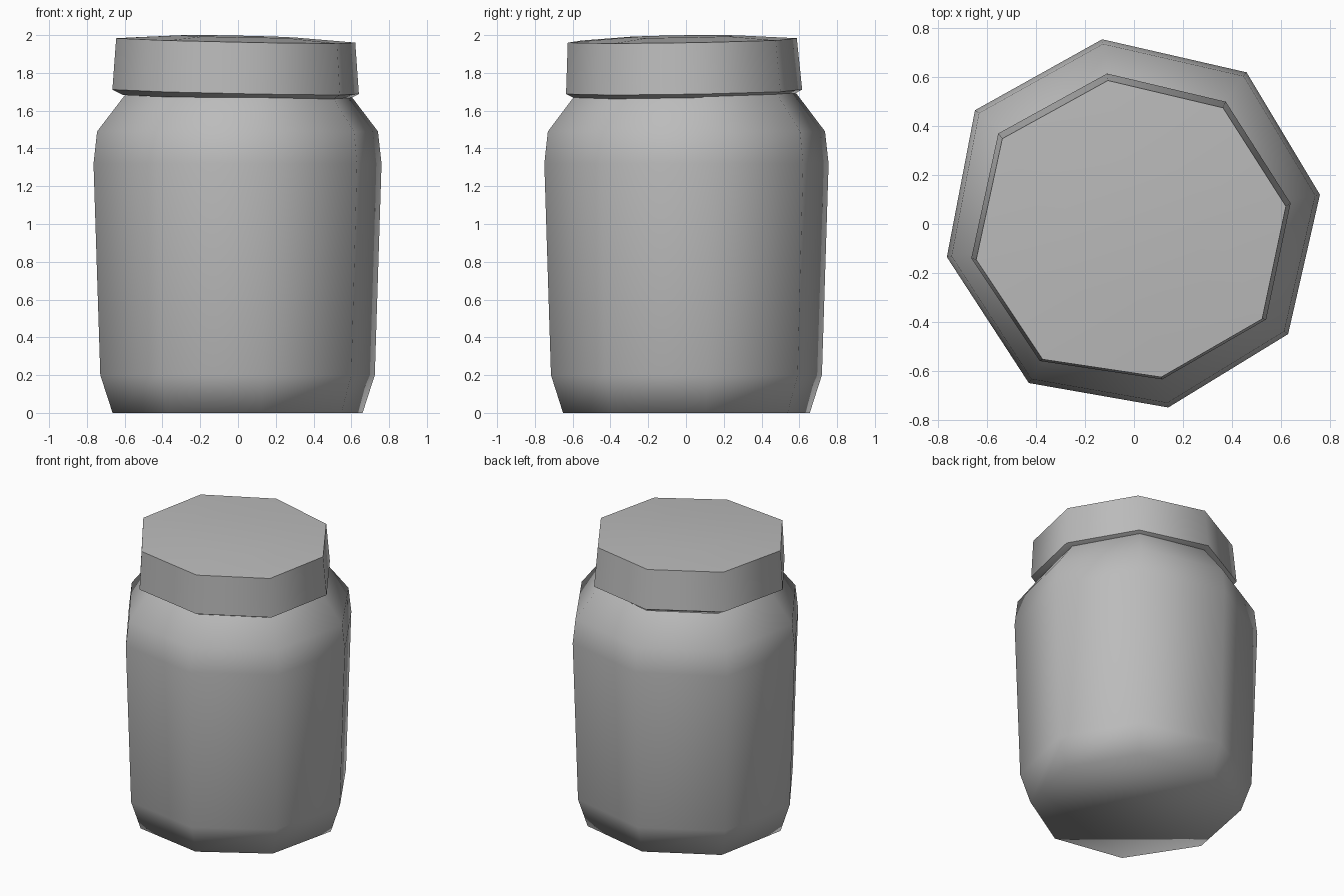
import bpy, bmesh

cube = bpy.data.objects.get("Cube")
if cube:
    bpy.data.objects.remove(cube, do_unlink=True)

# Single matte grey
grey = bpy.data.materials.new("plain_grey")
grey.use_nodes = True
grey.diffuse_color = (0.5, 0.5, 0.5, 1)
shader = next(n for n in grey.node_tree.nodes if n.type == 'BSDF_PRINCIPLED')
shader.inputs["Base Color"].default_value = (0.5, 0.5, 0.5, 1)
shader.inputs["Roughness"].default_value = 0.8


def loft(name, corners, rings, tilt=0.0, cap_bottom=False, cap_top=False):
    """Stack scaled copies of an eight-sided outline; rings are (z, scale, y shift)."""
    bm = bmesh.new()
    loops = []
    for z, s, dy in rings:
        loops.append([bm.verts.new((x * s, y * s + dy, z - tilt * (0.8 * x - 0.6 * y) * s))
                      for x, y in corners])
    n = len(corners)
    for a, b in zip(loops, loops[1:]):
        for i in range(n):
            j = (i + 1) % n
            bm.faces.new((a[i], a[j], b[j], b[i]))
    if cap_bottom:
        bm.faces.new(loops[0][::-1])
    if cap_top:
        bm.faces.new(loops[-1])
    mesh = bpy.data.meshes.new(name)
    bm.to_mesh(mesh)
    bm.free()
    mesh.materials.append(grey)
    for p in mesh.polygons:
        p.use_smooth = True
    obj = bpy.data.objects.new(name, mesh)
    bpy.context.collection.objects.link(obj)
    return obj


# Jar body: slightly uneven octagon, soft all over
body_outline = [(0.76, 0.12), (0.46, 0.62), (-0.13, 0.755), (-0.65, 0.465),
                (-0.765, -0.135), (-0.43, -0.65), (0.14, -0.75), (0.63, -0.45)]
loft("jar_body", body_outline,
     [(0, 0.868, 0), (0.2, 0.953, 0), (1.32, 1, 0), (1.49, 0.975, 0), (1.69, 0.775, 0)],
     cap_bottom=True)

# Lid: sits a little crooked, with a chamfered underside and a shallow dome
lid_outline = [(0.64, 0.085), (0.375, 0.50), (-0.11, 0.615), (-0.555, 0.37),
               (-0.665, -0.14), (-0.385, -0.56), (0.115, -0.635), (0.54, -0.39)]
lid = loft("jar_lid", lid_outline,
           [(1.672, 0.915, 0), (1.70, 1, 0), (1.972, 0.97, -0.01), (1.993, 0.47, -0.015)],
           tilt=0.026, cap_bottom=True, cap_top=True)

# Keep the lid rim crisp while its sides stay soft
bpy.ops.object.select_all(action='DESELECT')
lid.select_set(True)
bpy.context.view_layer.objects.active = lid
bpy.ops.object.shade_smooth_by_angle(angle=0.9)
